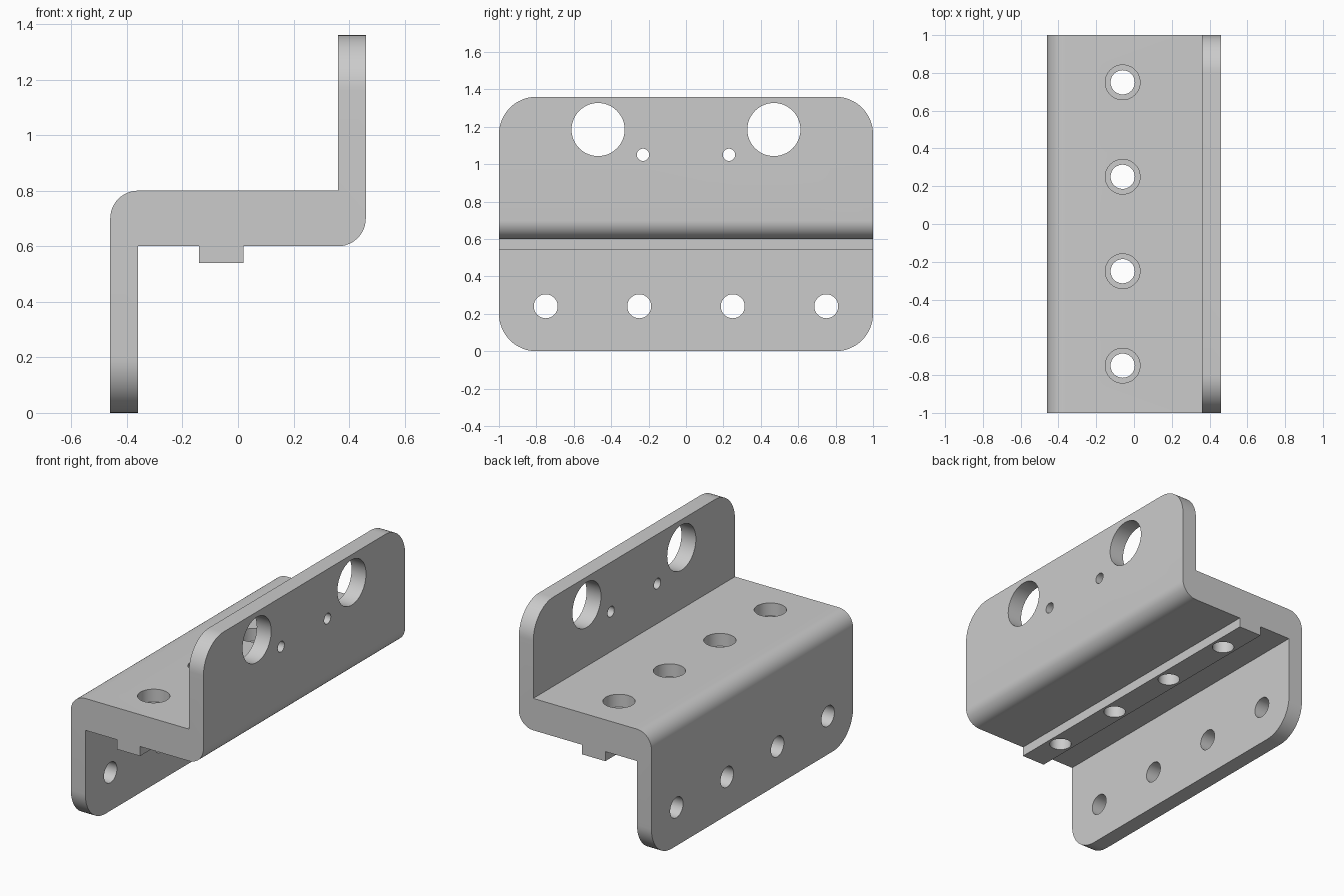
import bpy, bmesh, math
from mathutils import Matrix, Vector

if "Cube" in bpy.data.objects:
    bpy.data.objects.remove(bpy.data.objects["Cube"])


def arc(cx, cz, r, a0, a1, n=12):
    """Points on an arc, angles in degrees."""
    steps = [math.radians(a0 + (a1 - a0) * i / n) for i in range(n + 1)]
    return [(cx + r * math.cos(a), cz + r * math.sin(a)) for a in steps]


def prism(name, points, offset):
    """Extrude a closed outline of 3D points along an offset vector."""
    bm = bmesh.new()
    face = bm.faces.new([bm.verts.new(p) for p in points])
    out = bmesh.ops.extrude_face_region(bm, geom=[face])
    verts = [g for g in out["geom"] if isinstance(g, bmesh.types.BMVert)]
    bmesh.ops.translate(bm, verts=verts, vec=Vector(offset))
    bmesh.ops.recalc_face_normals(bm, faces=bm.faces)
    return finish(name, bm)


def drill(name, center, radius, length, axis):
    """Cylinder cutter along x or z."""
    bm = bmesh.new()
    bmesh.ops.create_cone(bm, cap_ends=True, segments=48, radius1=radius,
                          radius2=radius, depth=length)
    turn = Matrix.Rotation(math.pi / 2, 4, 'Y') if axis == 'X' else Matrix()
    bmesh.ops.transform(bm, verts=bm.verts, matrix=Matrix.Translation(center) @ turn)
    return finish(name, bm)


def finish(name, bm):
    mesh = bpy.data.meshes.new(name)
    bm.to_mesh(mesh)
    bm.free()
    obj = bpy.data.objects.new(name, mesh)
    bpy.context.collection.objects.link(obj)
    return obj


def cut(target, cutter, operation='DIFFERENCE'):
    """Apply a boolean and discard the cutter."""
    bpy.context.view_layer.objects.active = target
    mod = target.modifiers.new("cut", 'BOOLEAN')
    mod.operation, mod.solver, mod.object = operation, 'EXACT', cutter
    bpy.ops.object.modifier_apply(modifier=mod.name)
    bpy.data.objects.remove(cutter)


# Z-shaped section with rounded outer bends and a locating rib underneath
section = [(-0.46, 0), (-0.36, 0), (-0.36, 0.6), (-0.14, 0.6), (-0.14, 0.54),
           (0.02, 0.54), (0.02, 0.6)]
section += arc(0.36, 0.70, 0.10, -90, 0)
section += [(0.46, 1.36), (0.36, 1.36), (0.36, 0.8)]
section += arc(-0.36, 0.70, 0.10, 90, 180)
bracket = prism("bracket", [(x, -1.1, z) for x, z in section], (0, 2.2, 0))

# Rounded flange corners, seen from the side
outline = []
for cy, cz, a in ((0.8, 0.2, -90), (0.8, 1.16, 0), (-0.8, 1.16, 90), (-0.8, 0.2, 180)):
    outline += arc(cy, cz, 0.2, a, a + 90, 16)
cut(bracket, prism("corner_trim", [(-0.6, y, z) for y, z in outline], (1.2, 0, 0)),
    'INTERSECT')

# Counterbored holes in the shelf, plain holes in the lower flange
for y in (-0.75, -0.25, 0.25, 0.75):
    cut(bracket, drill("shelf_hole", (-0.06, y, 0.65), 0.064, 0.5, 'Z'))
    cut(bracket, drill("counterbore", (-0.06, y, 0.80), 0.092, 0.16, 'Z'))
    cut(bracket, drill("lower_hole", (-0.41, y, 0.24), 0.064, 0.3, 'X'))

# Large and small holes in the upper flange
for side in (-1, 1):
    cut(bracket, drill("large_hole", (0.41, side * 0.47, 1.185), 0.142, 0.3, 'X'))
    cut(bracket, drill("small_hole", (0.41, side * 0.23, 1.05), 0.033, 0.3, 'X'))

# Single grey metal
grey = bpy.data.materials.new("grey metal")
grey.diffuse_color = (0.6, 0.6, 0.6, 1)
grey.use_nodes = True
grey.node_tree.nodes["Principled BSDF"].inputs["Base Color"].default_value = grey.diffuse_color
bracket.data.materials.clear()
bracket.data.materials.append(grey)
for poly in bracket.data.polygons:
    poly.material_index = 0

bpy.ops.object.select_all(action='DESELECT')
bracket.select_set(True)
bpy.context.view_layer.objects.active = bracket
bpy.ops.object.shade_smooth_by_angle(angle=math.radians(30))
